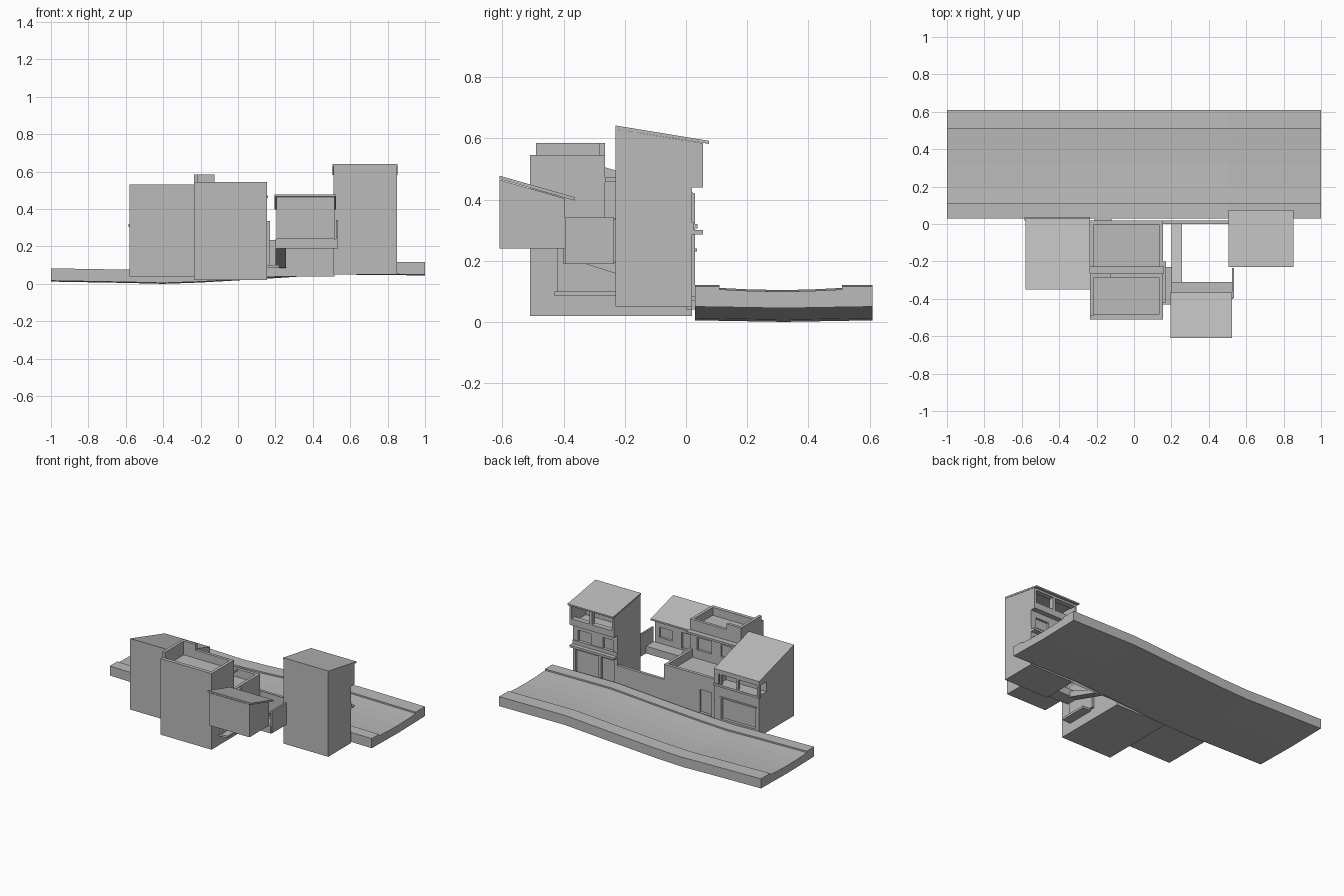
import bpy, bmesh

if "Cube" in bpy.data.objects:
    bpy.data.objects.remove(bpy.data.objects["Cube"], do_unlink=True)

GREY = (0.5, 0.5, 0.5, 1)
mat = bpy.data.materials.new("plain grey")
mat.diffuse_color = GREY
mat.use_nodes = True
bsdf = mat.node_tree.nodes["Principled BSDF"]
bsdf.inputs["Base Color"].default_value = GREY
bsdf.inputs["Roughness"].default_value = 0.9


def finish(name, bm):
    bmesh.ops.recalc_face_normals(bm, faces=bm.faces)
    mesh = bpy.data.meshes.new(name)
    bm.to_mesh(mesh)
    bm.free()
    mesh.materials.append(mat)
    ob = bpy.data.objects.new(name, mesh)
    bpy.context.collection.objects.link(ob)
    return ob


def wedge(name, x, y, bottom, top):
    """Block whose bottom and top heights may differ at its front and back."""
    bm = bmesh.new()
    bmesh.ops.create_cube(bm, size=1)
    for v in bm.verts:
        back = v.co.y > 0
        height = (top if v.co.z > 0 else bottom)[back]
        v.co = (x[v.co.x > 0], y[back], height)
    return finish(name, bm)


def box(name, x, y, z):
    return wedge(name, x, y, (z[0], z[0]), (z[1], z[1]))


def cut(ob, *holes):
    """Carve box-shaped rooms and recesses out of a part."""
    for x, y, z in holes:
        tool = box("cutter", x, y, z)
        tool.hide_render = True
        mod = ob.modifiers.new("cut", 'BOOLEAN')
        mod.operation, mod.solver, mod.object = 'DIFFERENCE', 'EXACT', tool
        graph = bpy.context.evaluated_depsgraph_get()
        mesh = bpy.data.meshes.new_from_object(ob.evaluated_get(graph))
        ob.modifiers.clear()
        ob.data = mesh
        bpy.data.objects.remove(tool, do_unlink=True)


def drop_faces(ob, rule):
    bm = bmesh.new()
    bm.from_mesh(ob.data)
    bmesh.ops.delete(bm, geom=[f for f in bm.faces if rule(f)], context='FACES')
    bm.to_mesh(ob.data)
    bm.free()


# Street: a kerbed cross-section swept along uneven ground
stations = [(-1, .017), (-.6, .01), (-.4, .005), (-.2, .012), (.16, .033), (.5, .055), (1, .05)]
section = [(.03, 0), (.61, 0), (.61, .066), (.51, .066), (.51, .056), (.41, .051), (.32, .049),
           (.21, .051), (.11, .056), (.11, .066), (.03, .066)]
section.insert(1, (.32, -.005))
bm = bmesh.new()
rings = [[bm.verts.new((x, y, base + h)) for y, h in section] for x, base in stations]
for a, b in zip(rings, rings[1:]):
    for i in range(len(section)):
        j = (i + 1) % len(section)
        bm.faces.new((a[i], a[j], b[j], b[i]))
for ring in (rings[0], rings[-1]):
    bm.faces.new(ring)
finish("street", bm)

# Garage house with a corner loggia under a sloping roof
house = wedge("garage_house", (-.58, -.235), (-.35, .03), (.04, .04), (.515, .405))
cut(house,
    ((-.55, -.29), (.01, .1), (.085, .23)),
    ((-.6, -.27), (-.05, .1), (.32, .39)))
wedge("garage_house_roof", (-.58, -.235), (-.35, .03), (.515, .405), (.53, .42))
for x in (-.58, -.42, -.29):
    box("loggia_post", (x, x + .015), (.01, .03), (.32, .4))
box("loggia_sill", (-.585, -.235), (.02, .037), (.305, .32))
box("garage_lintel", (-.56, -.28), (.025, .036), (.23, .24))

# Middle house: tall front block with a walled roof terrace
block = box("front_block", (-.235, .155), (-.51, -.265), (.02, .545))
cut(block,
    ((-.215, .135), (-.485, -.285), (.49, .7)),
    ((-.01, .1), (-.28, -.2), (.345, .43)),
    ((-.16, -.08), (-.28, -.2), (.345, .43)),
    ((.14, .2), (-.415, -.34), (.1, .235)))
box("raised_parapet_side", (-.235, -.215), (-.49, -.265), (.54, .585))
box("raised_parapet_back", (-.216, -.125), (-.285, -.265), (.54, .585))
box("terrace_eave", (-.235, .16), (-.265, -.228), (.458, .472))

# Middle house: low rear part with a patio and a street door
rear = box("patio_block", (-.235, .155), (-.265, .02), (.02, .34))
cut(rear,
    ((-.215, .135), (-.3, -.002), (.285, .5)),
    ((-.21, -.12), (.008, .1), (.08, .24)))
box("street_door_step", (-.21, -.12), (.01, .03), (.07, .085))

# Courtyard wall, open toward the yard
wall = box("courtyard_wall", (.155, .515), (0, .02), (.04, .235))
drop_faces(wall, lambda f: f.normal.y < -.5 or f.normal.z < -.5)

# Side passage and stair leading up to the raised room
box("passage_wall", (.155, .172), (-.42, -.2), (.095, .335))
box("passage_floor", (.155, .22), (-.43, -.23), (.085, .1))
wedge("stair_ramp", (.2, .257), (-.33, 0), (.19, .085), (.235, .1))

# Raised room on a platform with a sloping roof
box("platform", (.2, .53), (-.4, -.31), (.19, .24))
room = wedge("raised_room", (.205, .515), (-.61, -.395), (.24, .24), (.465, .403))
cut(room,
    ((.38, .48), (-.41, -.3), (.28, .35)),
    ((.24, .31), (-.41, -.3), (.25, .36)))
wedge("raised_room_roof", (.195, .525), (-.61, -.365), (.467, .397), (.478, .408))
box("platform_side_wall", (.523, .535), (-.395, -.235), (.19, .342))

# Tower with a garage, windows and an overhanging top loggia
tower = wedge("tower", (.51, .85), (-.23, .02), (.05, .05), (.63, .59))
cut(tower,
    ((.655, .83), (.005, .1), (.1, .26)),
    ((.535, .635), (.005, .1), (.1, .26)),
    ((.71, .81), (.005, .1), (.325, .4)),
    ((.54, .62), (.005, .1), (.325, .4)),
    ((.525, .835), (-.1, .1), (.455, .575)))
top = wedge("tower_overhang", (.51, .85), (.019, .055), (.44, .44), (.59, .584))
cut(top,
    ((.525, .68), (0, .1), (.485, .57)),
    ((.7, .835), (0, .1), (.485, .57)))
wedge("tower_roof", (.505, .852), (-.23, .075), (.63, .582), (.642, .592))
box("tower_canopy", (.51, .85), (.015, .055), (.285, .3))
box("tower_window_sill", (.51, .85), (.015, .026), (.3, .325))
